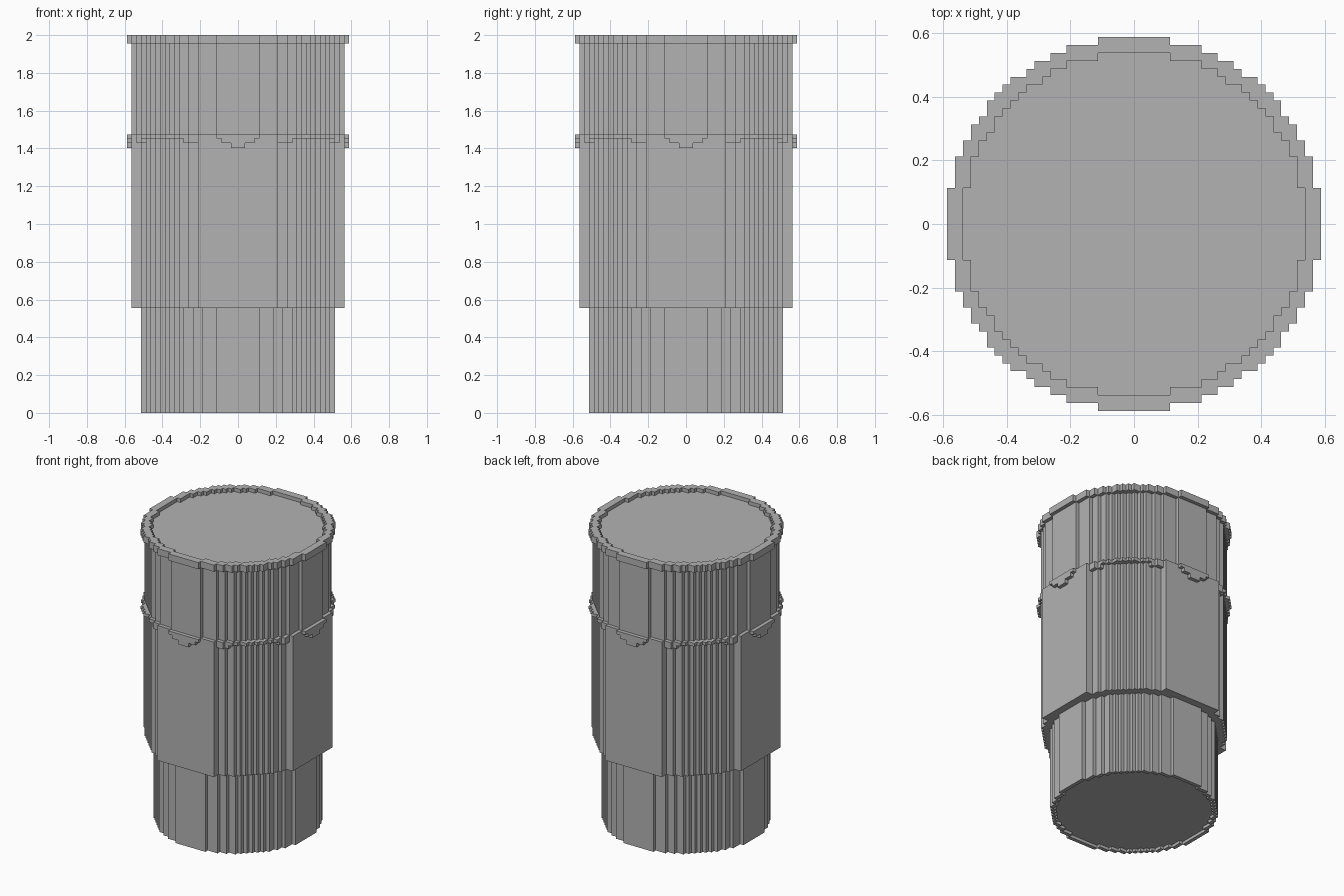
import bpy
import bmesh

CELL = 0.025   # width of one block
N = 23         # blocks from the centre to the edge

cube = bpy.data.objects.get("Cube")
if cube:
    bpy.data.objects.remove(cube, do_unlink=True)

grey = bpy.data.materials.new("plain_grey")
grey.use_nodes = True
grey.diffuse_color = (0.45, 0.45, 0.45, 1)
grey.node_tree.nodes["Principled BSDF"].inputs["Base Color"].default_value = (0.45, 0.45, 0.45, 1)


def disc(radius, hole=0):
    """Rule for blocks inside a stepped disc, optionally hollow."""
    return lambda i, j: hole * hole < i * i + j * j + 0.01 <= radius * radius


def panelled(reach, crest):
    """Body disc with flat panels on four sides and a narrow outer crest."""
    def rule(i, j):
        near, far = sorted((abs(i), abs(j)))
        r2 = i * i + j * j
        if far == N:
            return near <= crest
        return r2 <= 22.5 ** 2 or (near <= reach and r2 <= 23.5 ** 2)
    return rule


def block_layer(name, rule, z0, z1):
    """Fill the grid by a rule, raise it to a solid and merge flat faces."""
    bm = bmesh.new()
    corners = {}

    def corner(a, b):
        if (a, b) not in corners:
            corners[a, b] = bm.verts.new(((a - 0.5) * CELL, (b - 0.5) * CELL, z0))
        return corners[a, b]

    for i in range(-N, N + 1):
        for j in range(-N, N + 1):
            if rule(i, j):
                bm.faces.new([corner(i, j), corner(i + 1, j),
                              corner(i + 1, j + 1), corner(i, j + 1)])
    ext = bmesh.ops.extrude_face_region(bm, geom=bm.faces[:], use_keep_orig=True)
    top = [v for v in ext["geom"] if isinstance(v, bmesh.types.BMVert)]
    bmesh.ops.translate(bm, verts=top, vec=(0, 0, z1 - z0))
    bmesh.ops.recalc_face_normals(bm, faces=bm.faces[:])
    bmesh.ops.dissolve_limit(bm, angle_limit=0.01, verts=bm.verts[:], edges=bm.edges[:])
    mesh = bpy.data.meshes.new(name)
    bm.to_mesh(mesh)
    bm.free()
    mesh.materials.append(grey)
    obj = bpy.data.objects.new(name, mesh)
    bpy.context.collection.objects.link(obj)


# Narrow base with a shallow recess underneath
block_layer("base_lip", disc(20.5, 19.5), 0, 0.02)
block_layer("base", disc(20.5), 0.02, 0.555)

# Main body with flat panels
block_layer("body", panelled(8, -1), 0.555, 1.403)

# Raised band that dips at the middle of each side
block_layer("band_low", panelled(8, 1), 1.403, 1.43)
block_layer("band_middle", panelled(11, 3), 1.43, 1.453)
block_layer("band_top", disc(23.5), 1.453, 1.475)

# Upper body, sunken lid and rim
block_layer("upper_body", disc(22.5), 1.475, 1.955)
block_layer("lid", disc(21.55), 1.955, 1.975)
block_layer("rim", disc(23.5, 21.55), 1.955, 2)
